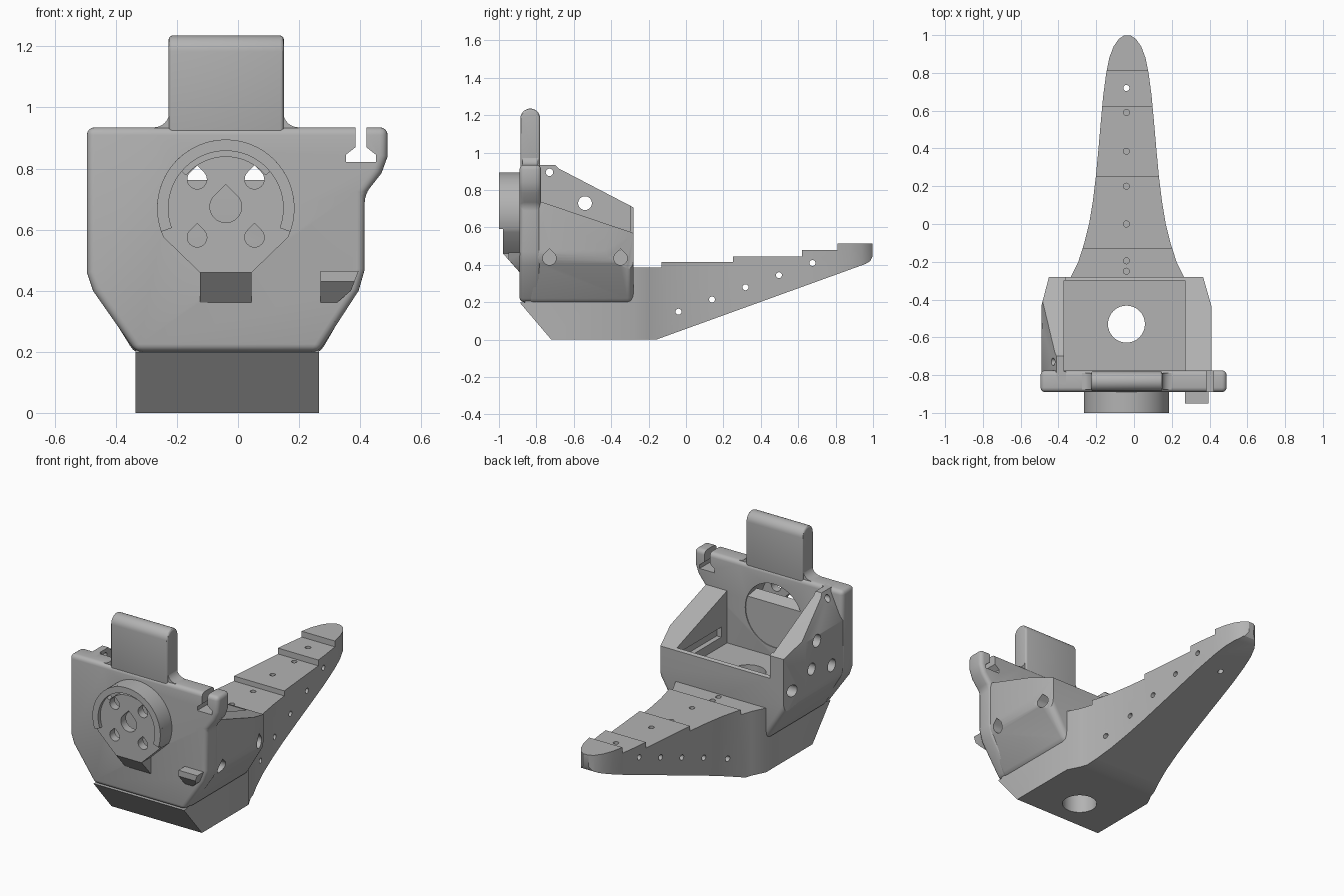
import bpy, bmesh
from math import sin, cos, radians, sqrt

if "Cube" in bpy.data.objects:
    bpy.data.objects.remove(bpy.data.objects["Cube"])

grey = bpy.data.materials.new("plain_grey")
grey.use_nodes = True
COLOUR = (0.45, 0.45, 0.45, 1)
grey.diffuse_color = COLOUR
grey.node_tree.nodes["Principled BSDF"].inputs["Base Color"].default_value = COLOUR

PLACE = {"x": lambda u, v, w: (w, u, v),
         "y": lambda u, v, w: (u, w, v),
         "z": lambda u, v, w: (u, v, w)}
CX = -0.04


def prism(name, pts, axis, a, b):
    """Extrude a flat outline along an axis from a to b."""
    bm = bmesh.new()
    lo = [bm.verts.new(PLACE[axis](u, v, a)) for u, v in pts]
    hi = [bm.verts.new(PLACE[axis](u, v, b)) for u, v in pts]
    bm.faces.new(lo)
    bm.faces.new(hi)
    n = len(pts)
    for i in range(n):
        j = (i + 1) % n
        bm.faces.new((lo[i], lo[j], hi[j], hi[i]))
    bmesh.ops.recalc_face_normals(bm, faces=bm.faces)
    me = bpy.data.meshes.new(name)
    bm.to_mesh(me)
    bm.free()
    me.materials.append(grey)
    ob = bpy.data.objects.new(name, me)
    bpy.context.collection.objects.link(ob)
    return ob


def arc(u, v, r, start, end, n=32):
    angles = [radians(start + (end - start) * i / n) for i in range(n + 1)]
    return [(u + r * cos(t), v + r * sin(t)) for t in angles]


def circle(u, v, r, n=32):
    return arc(u, v, r, 0, 360, n)[:-1]


def teardrop(u, v, r):
    return arc(u, v, r, 135, 405, 24) + [(u, v + r * sqrt(2))]


def rect(u0, v0, u1, v1):
    return [(u0, v0), (u1, v0), (u1, v1), (u0, v1)]


def apply(ob, mod):
    with bpy.context.temp_override(object=ob, active_object=ob):
        bpy.ops.object.modifier_apply(modifier=mod.name)


def bevel(ob, width, segments=4, angle=25):
    m = ob.modifiers.new("bevel", "BEVEL")
    m.width, m.segments = width, segments
    m.limit_method, m.angle_limit = "ANGLE", radians(angle)
    apply(ob, m)


def boolean(ob, pts, axis, a, b, operation="DIFFERENCE"):
    tool = prism("cutter", pts, axis, a, b)
    tool.hide_render = True
    m = ob.modifiers.new("cut", "BOOLEAN")
    m.operation, m.object, m.solver = operation, tool, "EXACT"
    apply(ob, m)
    bpy.data.objects.remove(tool)


parts = []

# Base and stepped tail: side profile trimmed by the plan outline
side = [(-.89, .2), (-.72, 0), (-.16, 0), (.96, .405), (.985, .42), (1, .45), (1, .515),
        (.81, .515), (.81, .48), (.62, .48), (.62, .445), (.25, .445), (.25, .415),
        (-.13, .415), (-.13, .385), (-.86, .385), (-.86, .2)]
base = prism("base_and_tail", side, "x", -.6, .6)
half = [(.3, -.9), (.3, -.28), (.26, -.2), (.228, -.1), (.203, 0), (.183, .12), (.167, .25),
        (.153, .4), (.14, .55), (.128, .68), (.112, .8), (.096, .88), (.073, .94), (.045, .98), (.018, .998)]
plan = [(CX + .005 + u, v) for u, v in half] + [(CX + .005 - u, v) for u, v in reversed(half)]
boolean(base, plan, "z", -.1, .7, "INTERSECT")
for i in range(5):
    boolean(base, circle(-.04 + .179 * i, .15 + .065 * i, .016, 16), "x", -.5, .5)
for y in (-.25, -.195, 0, .2, .385, .59, .72):
    boolean(base, circle(CX, y, .016, 16), "z", .3, .7)
boolean(base, circle(CX, -.53, .098), "z", -.1, .7)
parts.append(base)

# Open cradle behind the plate
section = [(-.335, .19), (.265, .19), (.41, .44), (.41, .76), (.28, 1), (-.38, 1), (-.49, .76), (-.49, .44)]
cradle = prism("cradle", section, "y", -.85, -.28)
bevel(cradle, .035)
boolean(cradle, rect(-.37, -.78, .27, -.3), "z", .425, 1.3)
boolean(cradle, [(-.9, .78), (-.2, .543), (-.2, 1.3), (-.9, 1.3)], "x", -.36, .6)
boolean(cradle, [(-.9, .935), (-.7, .935), (-.68, .915), (-.2, .665), (-.2, 1.3), (-.9, 1.3)], "x", -.6, -.3)
for corner, edge in ((.42, .36), (-.5, -.445)):
    boolean(cradle, [(corner, -.47), (corner, -.2), (edge, -.2), (edge, -.26)], "z", 0, 1.2)
# Shallow slots inside the side walls
boolean(cradle, rect(-.72, .48, -.35, .54), "x", .2, .3)
boolean(cradle, rect(-.68, .48, -.39, .57), "x", -.395, -.3)
boolean(cradle, circle(CX, -.53, .098), "z", 0, .6)
# Screw holes in the side walls
for y in (-.73, -.35):
    boolean(cradle, teardrop(y, .435, .036), "x", .28, .6)
for y, z, r in ((-.54, .73, .037), (-.73, .895, .02), (-.68, .53, .037), (-.49, .58, .035), (-.34, .5, .035)):
    boolean(cradle, circle(y, z, r, 24), "x", -.6, -.3)
parts.append(cradle)

# Front plate with the side hook
outline = [(-.335, .2), (.265, .2), (.395, .4), (.415, .47), (.415, .715), (.47, .785), (.49, .84),
           (.49, .935), (.19, .935), (-.265, .935), (-.495, .935), (-.495, .46), (-.475, .4)]
plate = prism("front_plate", outline, "y", -.89, -.775)
bevel(plate, .025)
slot = [(.385, 1), (.385, .87), (.353, .845), (.353, .822), (.452, .822), (.452, .845), (.42, .87), (.42, 1)]
boolean(plate, slot, "y", -1, -.7)
boolean(plate, circle(CX, .67, .19, 48), "y", -1, -.7)
parts.append(plate)

# Upright tab with rounded top and filleted foot
tab = prism("upright_tab", [(-.885, .9), (-.78, .9)] + arc(-.8325, 1.183, .0525, 0, 180, 16), "x", -.227, .15)
bevel(tab, .012, 3, 50)
parts.append(tab)
for x, s in ((.148, 1), (-.225, -1)):
    foot = [(x - s * .02, .92), (x + s * .05, .92)]
    foot += [(x + s * (.05 + u), .985 + v) for u, v in arc(0, 0, .05, 270, 180, 8)]
    parts.append(prism("tab_fillet", foot + [(x - s * .02, .985)], "y", -.875, -.79))

# Round hub with drop shaped holes, hollow at the back
hub = prism("hub", arc(CX, .67, .225, -25, 205, 48) + [(-.125, .46), (.045, .46)], "y", -.978, -.87)
boolean(hub, circle(CX, .67, .19, 48), "y", -.93, -.7)
boolean(hub, arc(CX, .67, .19, 40, 140, 24) + arc(CX, .67, .17, 140, 40, 24), "y", -1.1, -.945)
holes = [(0, .005, .052)] + [(u, v, .032) for u in (-.094, .094) for v in (.095, -.095)]
for u, v, r in holes:
    boolean(hub, teardrop(CX + u, .67 + v, r), "y", -1.1, -.7)
parts.append(hub)
parts.append(prism("hub_rim", arc(CX, .67, .225, -20, 200, 48) + arc(CX, .67, .188, 200, -20, 48), "y", -1, -.97))
parts.append(prism("hub_chin", [(-.978, .46), (-.885, .355), (-.88, .47), (-.97, .47)], "x", -.125, .045))

# Small bracket on the lower front edge
bracket = prism("front_bracket", [(.27, .3), (.27, .465), (.395, .465), (.37, .4), (.317, .355), (.317, .3)],
                "y", -.95, -.86)
boolean(bracket, [(-1, .46), (-.95, .43), (-.885, .355), (-.885, .2), (-1, .2)], "x", .2, .5)
parts.append(bracket)

# Smooth shading with crisp edges
bpy.ops.object.select_all(action="DESELECT")
for ob in parts:
    ob.select_set(True)
bpy.context.view_layer.objects.active = base
bpy.ops.object.shade_smooth_by_angle(angle=radians(30))
